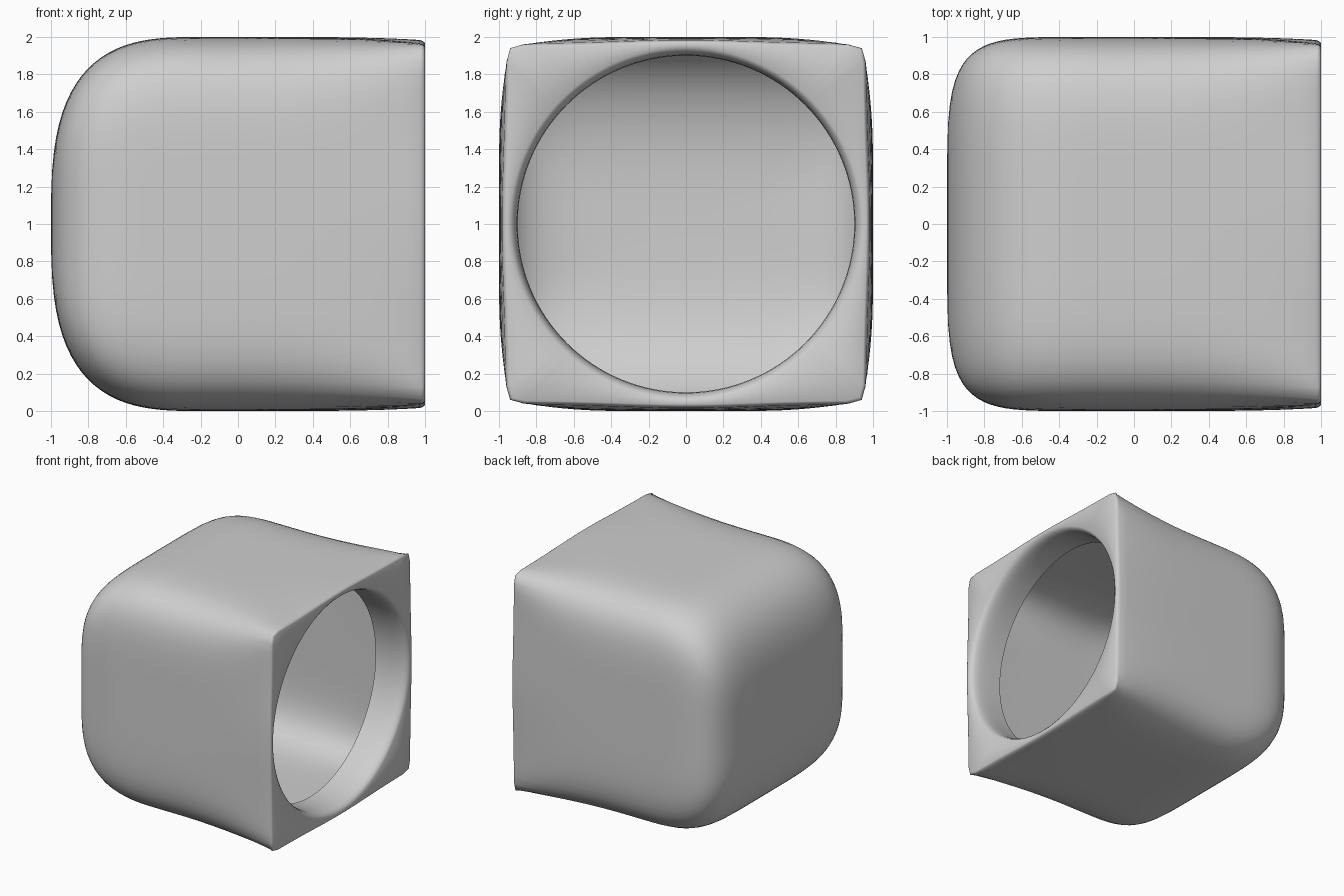
import bpy, bmesh, math

default = bpy.data.objects.get("Cube")
if default:
    bpy.data.objects.remove(default, do_unlink=True)

grey = bpy.data.materials.new("plain_grey")
grey.use_nodes = True
colour = (0.62, 0.62, 0.62, 1)
grey.diffuse_color = colour
grey.node_tree.nodes["Principled BSDF"].inputs["Base Color"].default_value = colour

SIDES = 128


def section(x, half_y, half_z, power, bulge=0):
    """Ring on a rounded rectangle; power sharpens corners, bulge bows the sides."""
    ring = []
    for i in range(SIDES):
        angle = math.tau * i / SIDES
        c, s = math.cos(angle), math.sin(angle)
        r = (abs(c) ** power + abs(s) ** power) ** (-1 / power)
        r *= 1 - bulge * math.sin(2 * angle) ** 2
        ring.append((x, half_y * r * c, 1 + half_z * r * s))
    return ring


def body_section(x):
    """Outer wall: domed closed end, squarer towards the open end."""
    if x < -0.2:
        t = (-0.2 - x) / 0.8
        return section(x, (1 - t ** 5.2) ** (1 / 5.2), (1 - t ** 3) ** (1 / 3),
                       5.67 - 0.8 * t * t)
    t = max(x, 0)
    half = 1 - 0.018 * t ** 4
    bulge = 0.02 * t * t
    corner = 0.885 + 0.052 * t * t
    power = math.log(2) / math.log(half * (1 - bulge) / corner)
    return section(x, half, half, power, bulge)


# Outer wall, from the closed end to the open end
rings = []
for i in range(1, 25):
    rings.append(body_section(-0.2 - 0.8 * math.cos(math.pi / 2 * i / 24)))
for i in range(1, 17):
    rings.append(body_section(-0.2 + 1.17 * i / 16))

# Small rounded rim onto the flat open face
for x, half in ((0.985, 0.979), (0.995, 0.973), (1, 0.965)):
    rings.append(section(x, half, half, 34, 0.02))

# Round opening with a soft lip and a short inner collar
for x, radius in ((0.998, 0.943), (0.985, 0.925), (0.96, 0.912), (0.92, 0.904),
                  (0.86, 0.9), (0.78, 0.9), (0.7, 0.9)):
    rings.append(section(x, radius, radius, 2))

bm = bmesh.new()
loops = [[bm.verts.new(p) for p in ring] for ring in rings]
tip = bm.verts.new((-1, 0, 1))
for i in range(SIDES):
    j = (i + 1) % SIDES
    bm.faces.new((tip, loops[0][j], loops[0][i]))
    for a, b in zip(loops, loops[1:]):
        bm.faces.new((a[i], a[j], b[j], b[i]))
for face in bm.faces:
    face.smooth = True

mesh = bpy.data.meshes.new("hollow_rounded_block")
bm.to_mesh(mesh)
bm.free()
mesh.materials.append(grey)
block = bpy.data.objects.new("hollow_rounded_block", mesh)
bpy.context.collection.objects.link(block)
